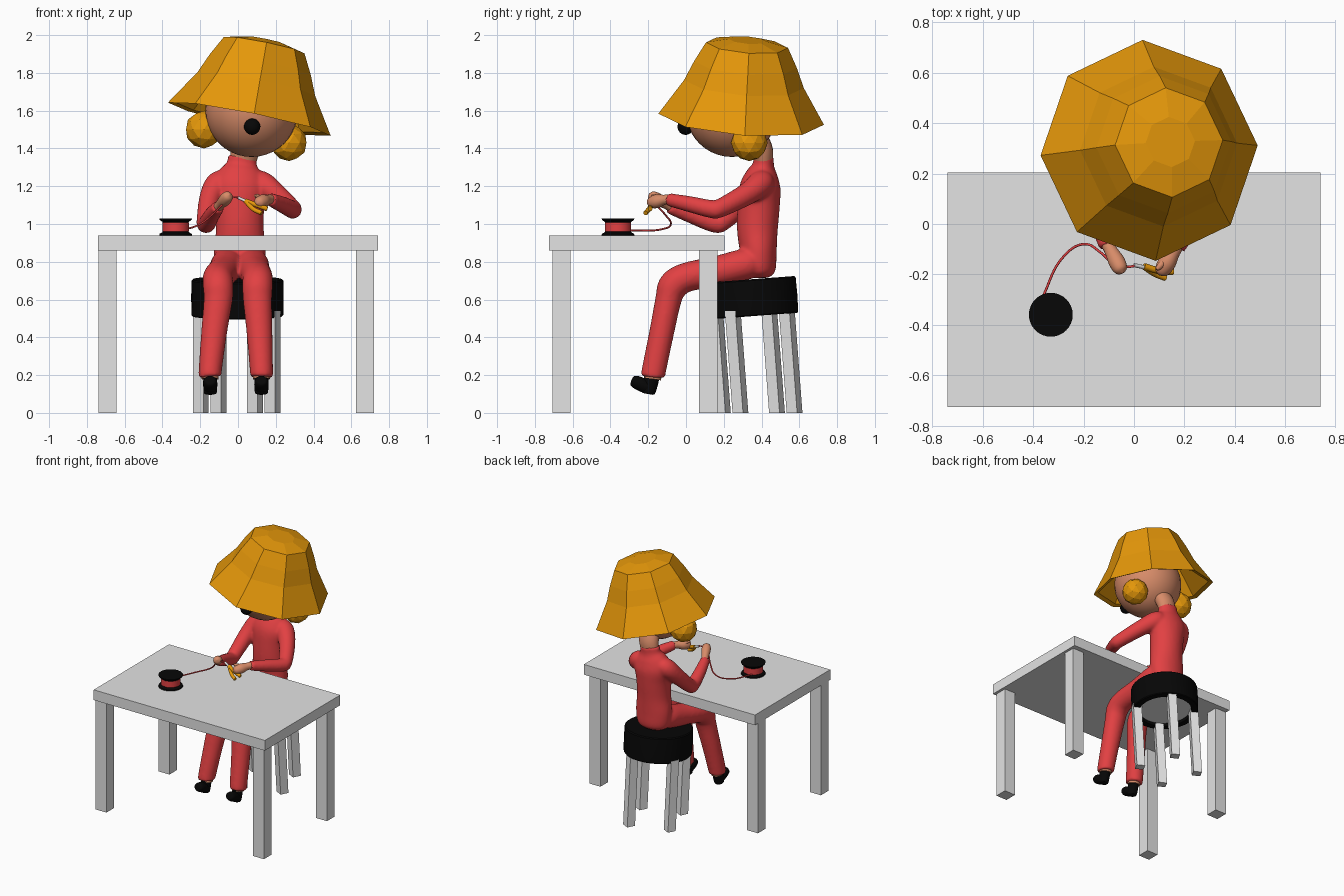
import bpy, bmesh, math
from mathutils import Vector, Matrix

if "Cube" in bpy.data.objects:
    bpy.data.objects.remove(bpy.data.objects["Cube"])


def mat(name, r, g, b):
    m = bpy.data.materials.new(name)
    m.diffuse_color = (r, g, b, 1)
    m.use_nodes = True
    m.node_tree.nodes["Principled BSDF"].inputs["Base Color"].default_value = m.diffuse_color
    return m


GRAY = mat("light gray", 0.77, 0.77, 0.77)
RED = mat("red cloth", 0.76, 0.052, 0.055)
GOLD = mat("golden yellow", 0.78, 0.31, 0.003)
SKIN = mat("skin", 0.68, 0.26, 0.14)
BLACK = mat("black", 0.002, 0.002, 0.002)


def select(obs):
    bpy.ops.object.select_all(action='DESELECT')
    for ob in obs:
        ob.select_set(True)
    bpy.context.view_layer.objects.active = obs[0]


def finish(name, bm, mats, smooth=None, matrix=None):
    bmesh.ops.recalc_face_normals(bm, faces=bm.faces)
    me = bpy.data.meshes.new(name)
    bm.to_mesh(me)
    bm.free()
    ob = bpy.data.objects.new(name, me)
    bpy.context.collection.objects.link(ob)
    for m in mats:
        me.materials.append(m)
    if matrix:
        ob.matrix_world = matrix
    if smooth:
        select([ob])
        bpy.ops.object.shade_smooth_by_angle(angle=math.radians(smooth))
    return ob


def box(name, lo, hi, m):
    bm = bmesh.new()
    bmesh.ops.create_cube(bm, size=1)
    for v in bm.verts:
        v.co = Vector([(a + b) / 2 + c * (b - a) for a, b, c in zip(lo, hi, v.co)])
    return finish(name, bm, [m])


def loft(bm, rings):
    loops = [[bm.verts.new(p) for p in ring] for ring in rings]
    n = len(loops[0])
    for a, b in zip(loops, loops[1:]):
        for i in range(n):
            j = (i + 1) % n
            bm.faces.new((a[i], a[j], b[j], b[i]))
    bm.faces.new(loops[0])
    bm.faces.new(loops[-1])


def lathe(name, profile, n, mats, matrix=None, smooth=None, phase=0.0, rule=None):
    """Revolve (radius, height) pairs about local z; rule picks a material per face."""
    bm = bmesh.new()
    loft(bm, [[(r * math.cos(phase + math.tau * i / n), r * math.sin(phase + math.tau * i / n), h)
               for i in range(n)] for r, h in profile])
    bmesh.ops.recalc_face_normals(bm, faces=bm.faces)
    if rule:
        for f in bm.faces:
            f.material_index = rule(f)
    return finish(name, bm, mats, smooth, matrix)


def tube(name, pts, m, n=20, steps=5):
    """Smooth limb through points (x, y, z, radius across, radius along)."""
    P = [Vector(p if len(p) == 5 else (*p, p[3])) for p in pts]
    P = [2 * P[0] - P[1]] + P + [2 * P[-1] - P[-2]]
    path = []
    for a, b, c, d in zip(P, P[1:], P[2:], P[3:]):
        for s in range(steps):
            t = s / steps
            path.append(0.5 * (2 * b + (c - a) * t + (2 * a - 5 * b + 4 * c - d) * t * t
                               + (3 * b - a - 3 * c + d) * t ** 3))
    path.append(P[-2])
    rings = []
    for i, p in enumerate(path):
        t = (Vector(path[min(i + 1, len(path) - 1)][:3]) - Vector(path[max(i - 1, 0)][:3])).normalized()
        u = Vector((1, 0, 0))
        u = (u - t * u.dot(t)).normalized()
        v = t.cross(u)
        c = Vector(p[:3])
        rx, ry = max(p[3], 0.001), max(p[4], 0.001)
        rings.append([c + u * rx * math.cos(math.tau * k / n) + v * ry * math.sin(math.tau * k / n)
                      for k in range(n)])
    bm = bmesh.new()
    loft(bm, rings)
    return finish(name, bm, [m], 50)


def ball(name, loc, r, m, ico=False):
    bm = bmesh.new()
    if ico:
        bmesh.ops.create_icosphere(bm, subdivisions=2, radius=r)
    else:
        bmesh.ops.create_uvsphere(bm, u_segments=32, v_segments=20, radius=r)
    return finish(name, bm, [m], None if ico else 60, Matrix.Translation(loc))


def wire(name, pts, r, m):
    cu = bpy.data.curves.new(name, 'CURVE')
    cu.dimensions = '3D'
    cu.bevel_depth = r
    cu.bevel_resolution = 2
    cu.use_fill_caps = True
    sp = cu.splines.new('BEZIER')
    sp.bezier_points.add(len(pts) - 1)
    for b, p in zip(sp.bezier_points, pts):
        b.co = p
        b.handle_left_type = b.handle_right_type = 'AUTO'
    cu.materials.append(m)
    ob = bpy.data.objects.new(name, cu)
    bpy.context.collection.objects.link(ob)
    select([ob])
    bpy.ops.object.convert(target='MESH')


# Table
box("table_top", (-0.74, -0.725, 0.86), (0.74, 0.205, 0.94), GRAY)
for x in (-0.69, 0.672):
    for y in (-0.66, 0.118):
        box("table_leg", (x - 0.048, y - 0.048, 0), (x + 0.048, y + 0.048, 0.86), GRAY)

# Stool, leaning slightly: cushion with a recessed gray underside, four turned legs
lean = Matrix.Translation((-0.003, 0.345, 0.610)) @ Matrix.Rotation(math.radians(4.3), 4, 'X')
lathe("stool_seat", [(0.19, -0.078), (0.195, -0.098), (0.238, -0.098), (0.243, -0.092), (0.245, 0.0),
                     (0.243, 0.09), (0.236, 0.097)], 32, [BLACK, GRAY], lean, 30,
      rule=lambda f: 1 if len(f.verts) > 4 and f.normal.z < 0 else 0)
for k in range(4):
    ang = math.radians(-27 + 90 * k)
    foot = Vector((-0.007 + 0.213 * math.cos(ang), 0.385 + 0.213 * math.sin(ang), 0))
    top = foot + Vector((0, -0.041, 0.54))
    bm = bmesh.new()
    loft(bm, [[c + Vector((0.044 * math.cos(ang + math.pi / 4 + q * math.pi / 2),
                           0.044 * math.sin(ang + math.pi / 4 + q * math.pi / 2), 0))
               for q in range(4)] for c in (foot, top)])
    finish("stool_leg", bm, [GRAY])

# Torso and neck
suit = [tube("body_suit", [
    (0.01, 0.385, 0.715, 0.08, 0.05), (0.01, 0.385, 0.75, 0.125, 0.088),
    (0.01, 0.383, 0.85, 0.138, 0.097), (0.01, 0.378, 0.97, 0.127, 0.108),
    (0.01, 0.385, 1.1, 0.130, 0.112), (0.01, 0.393, 1.2, 0.145, 0.108),
    (0.015, 0.403, 1.27, 0.118, 0.082), (0.02, 0.41, 1.315, 0.082, 0.056),
    (0.025, 0.412, 1.36, 0.077, 0.055)], RED, 28)]
tube("neck", [(0.025, 0.412, 1.33, 0.070, 0.049), (0.04, 0.40, 1.40, 0.076, 0.058),
              (0.06, 0.35, 1.50, 0.08, 0.06)], SKIN)

# Legs, ankles and shoes
for side, hip, knee, foot in (("left", -0.055, -0.105, -0.147), ("right", 0.075, 0.103, 0.124)):
    mid = hip * 0.6 + knee * 0.4
    suit.append(tube(side + "_trouser_leg", [
        (hip, 0.40, 0.80, 0.05, 0.05), (hip, 0.33, 0.79, 0.085, 0.082), (mid, 0.17, 0.752, 0.084, 0.081),
        (knee, 0.0, 0.717, 0.081, 0.078), (knee, -0.068, 0.672, 0.081, 0.08),
        (knee, -0.093, 0.60, 0.077, 0.070), (knee * 0.5 + foot * 0.5, -0.128, 0.43, 0.069, 0.066),
        (foot, -0.170, 0.225, 0.062, 0.065), (foot, -0.175, 0.19, 0.062, 0.064)], RED))
    tube(side + "_ankle", [(foot, -0.168, 0.23, 0.045, 0.045), (foot, -0.177, 0.18, 0.045, 0.045)], SKIN)
    tube(side + "_shoe_heel", [(foot, -0.178, 0.205, 0.036, 0.04), (foot, -0.187, 0.16, 0.037, 0.04),
                               (foot, -0.199, 0.11, 0.035, 0.036), (foot, -0.201, 0.1, 0.025, 0.025)], BLACK)
    tube(side + "_shoe_toe", [(foot, -0.18, 0.128, 0.03, 0.028), (foot, -0.21, 0.139, 0.037, 0.036),
                              (foot, -0.26, 0.161, 0.037, 0.035), (foot, -0.284, 0.171, 0.028, 0.025),
                              (foot, -0.289, 0.173, 0.005, 0.005)], BLACK)

# Sleeves
suit.append(tube("left_sleeve", [
    (-0.03, 0.41, 1.24, 0.04), (-0.10, 0.397, 1.215, 0.068), (-0.146, 0.33, 1.138, 0.059),
    (-0.17, 0.20, 1.017, 0.050), (-0.165, 0.15, 1.002, 0.048), (-0.14, 0.03, 1.045, 0.043),
    (-0.105, -0.09, 1.09, 0.035)], RED))
suit.append(tube("right_sleeve", [
    (0.05, 0.41, 1.24, 0.04), (0.12, 0.397, 1.215, 0.068), (0.20, 0.32, 1.157, 0.059),
    (0.283, 0.18, 1.084, 0.050), (0.281, 0.13, 1.08, 0.048), (0.23, 0.02, 1.105, 0.043),
    (0.17, -0.095, 1.13, 0.035)], RED))

# Fuse the suit into one soft garment
select(suit)
bpy.ops.object.join()
body = suit[0]
fuse = body.modifiers.new("fuse", 'REMESH')
fuse.mode = 'VOXEL'
fuse.voxel_size = 0.01
fuse.use_smooth_shade = True
soft = body.modifiers.new("soften", 'SMOOTH')
soft.factor = 0.5
soft.iterations = 8
select([body])
bpy.ops.object.convert(target='MESH')
bpy.ops.object.shade_smooth_by_angle(angle=math.radians(60))

# Hands
tube("left_hand", [(-0.11, -0.07, 1.085, 0.026), (-0.092, -0.105, 1.105, 0.026), (-0.068, -0.15, 1.13, 0.033),
                   (-0.052, -0.182, 1.15, 0.026), (-0.045, -0.195, 1.158, 0.003)], SKIN)
tube("right_hand", [(0.175, -0.08, 1.13, 0.026), (0.155, -0.115, 1.128, 0.027), (0.13, -0.155, 1.12, 0.036),
                    (0.108, -0.19, 1.112, 0.027), (0.10, -0.203, 1.108, 0.003)], SKIN)
tube("left_thumb", [(-0.07, -0.145, 1.14, 0.012), (-0.05, -0.165, 1.145, 0.012), (-0.03, -0.172, 1.145, 0.007)], SKIN)
tube("right_thumb", [(0.125, -0.14, 1.13, 0.014), (0.105, -0.165, 1.145, 0.013), (0.09, -0.18, 1.15, 0.007)], SKIN)

# Head, round nose and hair buns
ball("head", (0.072, 0.243, 1.60), 0.245, SKIN)
ball("nose", (0.075, -0.002, 1.515), 0.043, BLACK)
ball("left_hair_bun", (-0.18, 0.29, 1.50), 0.10, GOLD, True)
ball("right_hair_bun", (0.27, 0.335, 1.43), 0.097, GOLD, True)

# Eight-sided hat: hollow shell from inner crown down to the brim and up again, tilted
axis = Vector((0.195, 0.112, 0.97)).normalized()
tilt = Matrix.Translation((0.06, 0.292, 1.555)) @ Vector((0, 0, 1)).rotation_difference(axis).to_matrix().to_4x4()
shear = Matrix.Identity(4)
shear[1][2] = -0.07
lathe("hat", [(0.08, 0.405), (0.20, 0.38), (0.255, 0.285), (0.300, 0.185), (0.405, 0.010), (0.440, 0.0),
              (0.318, 0.19), (0.273, 0.295), (0.218, 0.40), (0.10, 0.427)],
      8, [GOLD], tilt @ shear, phase=math.radians(3))

# Thread spool
lathe("spool", [(0.087, 0.0), (0.085, 0.008), (0.068, 0.018), (0.070, 0.020), (0.070, 0.068),
                (0.068, 0.070), (0.085, 0.082), (0.087, 0.09)], 32, [BLACK, RED],
      Matrix.Translation((-0.33, -0.36, 0.94)), 25,
      rule=lambda f: 1 if 0.03 < f.calc_center_median().z < 0.06 and len(f.verts) == 4 else 0)

# Thread running to the hands, and the small snips
wire("thread", [(-0.365, -0.295, 0.965), (-0.28, -0.13, 0.972), (-0.20, -0.08, 1.0), (-0.13, -0.115, 1.055),
                (-0.085, -0.155, 1.10), (-0.03, -0.17, 1.14), (0.005, -0.166, 1.14)], 0.005, RED)
wire("snips_blade", [(0.0, -0.163, 1.14), (0.055, -0.175, 1.115)], 0.008, GRAY)
wire("snips_lower_handle", [(0.04, -0.168, 1.122), (0.08, -0.195, 1.08), (0.125, -0.214, 1.058)], 0.013, GOLD)
wire("snips_upper_handle", [(0.04, -0.168, 1.122), (0.10, -0.185, 1.10), (0.155, -0.19, 1.08)], 0.013, GOLD)
